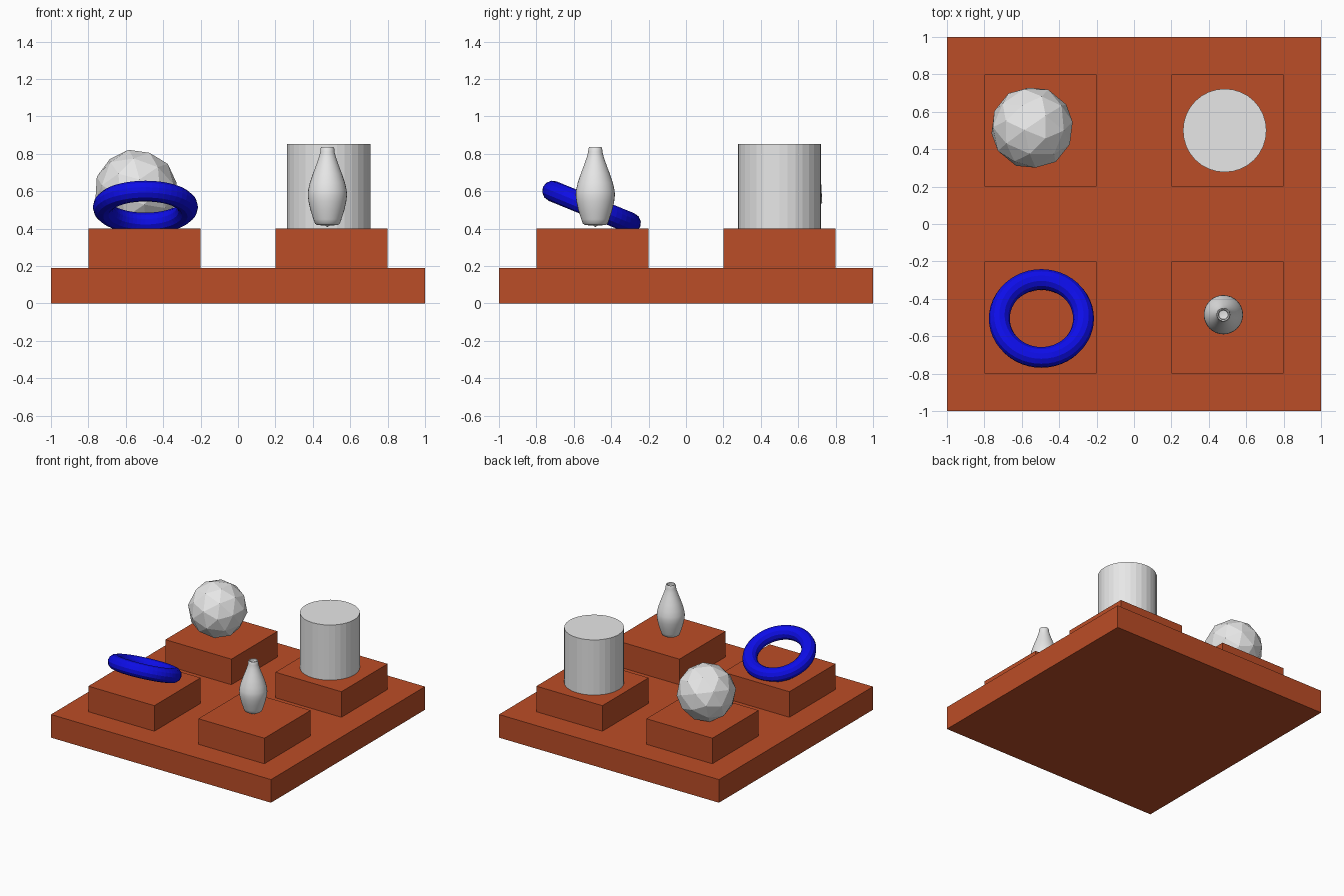
import bpy, bmesh, math

if "Cube" in bpy.data.objects:
    bpy.data.objects.remove(bpy.data.objects["Cube"])


def material(name, rgb):
    m = bpy.data.materials.new(name)
    m.diffuse_color = (*rgb, 1)
    m.use_nodes = True
    m.node_tree.nodes["Principled BSDF"].inputs["Base Color"].default_value = m.diffuse_color
    return m


CLAY = material("terracotta", (0.50, 0.074, 0.020))
GREY = material("light grey", (0.8, 0.8, 0.8))
BLUE = material("blue", (0.004, 0.004, 0.8))


def finish(name, mat):
    ob = bpy.context.object
    ob.name = name
    ob.data.materials.append(mat)
    return ob


def box(name, x, y, z0, z1, size, mat):
    bpy.ops.mesh.primitive_cube_add(size=1, location=(x, y, (z0 + z1) / 2))
    bpy.context.object.scale = (size, size, z1 - z0)
    return finish(name, mat)


# Base slab and four pedestals
box("base_slab", 0, 0, 0, 0.19, 2, CLAY)
for side, x in (("left", -0.5), ("right", 0.5)):
    for end, y in (("front", -0.5), ("back", 0.5)):
        box(f"pedestal_{end}_{side}", x, y, 0.19, 0.40, 0.6, CLAY)

# Faceted ball
bpy.ops.mesh.primitive_ico_sphere_add(subdivisions=2, radius=0.223,
                                      location=(-0.545, 0.515, 0.602),
                                      rotation=(0.35, 0.25, 0.3))
finish("faceted_ball", GREY)

# Cylinder
bpy.ops.mesh.primitive_cylinder_add(vertices=32, radius=0.223, depth=0.455,
                                    location=(0.485, 0.5, 0.6255))
finish("cylinder", GREY)

# Tilted ring, sunk slightly into its pedestal
bpy.ops.mesh.primitive_torus_add(major_segments=48, minor_segments=12,
                                 major_radius=0.225, minor_radius=0.056,
                                 location=(-0.495, -0.505, 0.515),
                                 rotation=(math.radians(-22.3), 0, 0))
finish("tilted_ring", BLUE)

# Vase, a turned profile (radius, height)
profile = [(0, 0.408), (0.012, 0.416), (0.055, 0.419), (0.067, 0.427),
           (0.075, 0.45), (0.091, 0.50), (0.101, 0.545), (0.105, 0.58),
           (0.103, 0.605), (0.094, 0.645), (0.077, 0.695), (0.060, 0.74),
           (0.046, 0.78), (0.038, 0.81), (0.037, 0.828), (0.033, 0.835),
           (0.027, 0.832), (0.024, 0.815), (0, 0.81)]
bm = bmesh.new()
verts = [bm.verts.new((r, 0, z)) for r, z in profile]
edges = [bm.edges.new(p) for p in zip(verts, verts[1:])]
bmesh.ops.spin(bm, geom=verts + edges, cent=(0, 0, 0), axis=(0, 0, 1),
               angle=math.tau, steps=32, use_duplicate=False)
bmesh.ops.remove_doubles(bm, verts=bm.verts, dist=0.0005)
bmesh.ops.recalc_face_normals(bm, faces=bm.faces)
mesh = bpy.data.meshes.new("vase")
bm.to_mesh(mesh)
bm.free()
vase = bpy.data.objects.new("vase", mesh)
vase.location = (0.478, -0.485, 0)
bpy.context.collection.objects.link(vase)
mesh.materials.append(GREY)
bpy.ops.object.select_all(action='DESELECT')
vase.select_set(True)
bpy.context.view_layer.objects.active = vase
bpy.ops.object.shade_smooth_by_angle(angle=math.radians(40))
